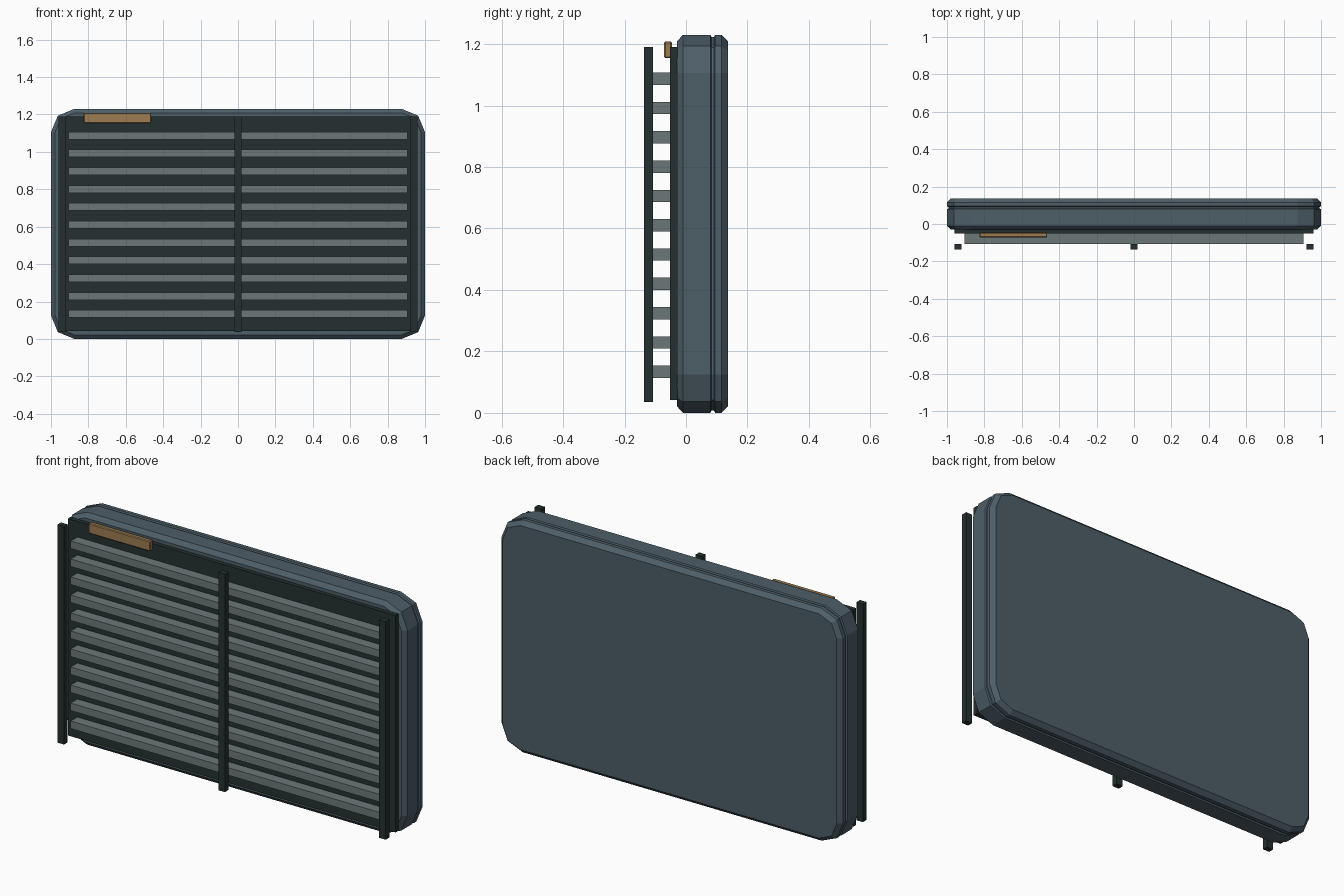
import bpy, bmesh, math

cube = bpy.data.objects.get("Cube")
if cube:
    bpy.data.objects.remove(cube, do_unlink=True)


def material(name, rgb):
    m = bpy.data.materials.new(name)
    m.use_nodes = True
    m.diffuse_color = (*rgb, 1)
    m.node_tree.nodes["Principled BSDF"].inputs["Base Color"].default_value = (*rgb, 1)
    return m


slate = material("slate blue casing", (0.075, 0.112, 0.14))
charcoal = material("charcoal frame", (0.018, 0.03, 0.03))
grey = material("grey slats", (0.15, 0.185, 0.185))
tan = material("tan tag", (0.34, 0.2, 0.085))


def add_object(name, bm, mat):
    mesh = bpy.data.meshes.new(name)
    bmesh.ops.recalc_face_normals(bm, faces=bm.faces)
    bm.to_mesh(mesh)
    bm.free()
    mesh.materials.append(mat)
    obj = bpy.data.objects.new(name, mesh)
    bpy.context.collection.objects.link(obj)
    return obj


def box(name, x, y, z, mat, bevel=0):
    """Box from (min, max) ranges on each axis."""
    bm = bmesh.new()
    bmesh.ops.create_cube(bm, size=1)
    for v in bm.verts:
        v.co = [(a + b) / 2 + c * (b - a) for (a, b), c in zip((x, y, z), v.co)]
    if bevel:
        bmesh.ops.bevel(bm, geom=bm.edges[:], offset=bevel, segments=1, affect='EDGES')
    return add_object(name, bm, mat)


def casing_ring(bm, y, inset):
    """Rounded rectangle with two facets per corner, shrunk by inset."""
    half_w, half_h, r = 1.0, 0.615, 0.125
    ring = []
    for i, (sx, sz) in enumerate([(1, 1), (-1, 1), (-1, -1), (1, -1)]):
        for k in range(3):
            a = math.pi / 2 * (i + k / 2)
            ring.append(bm.verts.new((sx * (half_w - r) + (r - inset) * math.cos(a), y,
                                      half_h + sz * (half_h - r) + (r - inset) * math.sin(a))))
    return ring


# Casing: chamfered shell with a seam groove around it
profile = [(-0.03, 0.022), (-0.01, 0), (0.079, 0), (0.083, 0.007),
           (0.091, 0.007), (0.095, 0), (0.115, 0), (0.137, 0.022)]
bm = bmesh.new()
rings = [casing_ring(bm, y, inset) for y, inset in profile]
bm.faces.new(rings[0])
bm.faces.new(rings[-1])
for a, b in zip(rings, rings[1:]):
    for i in range(len(a)):
        j = (i + 1) % len(a)
        bm.faces.new((a[i], a[j], b[j], b[i]))
add_object("casing", bm, slate)

# Dark panel behind the slats
box("front_panel", (-0.96, 0.96), (-0.052, -0.028), (0.042, 1.19), charcoal)

# Horizontal slats
for i in range(11):
    z = 0.134 + i * 0.0953
    box(f"slat_{i + 1}", (-0.905, 0.905), (-0.107, -0.05), (z - 0.02, z + 0.02), grey)

# Upright bars in front of the slats
for name, x in (("right_bar", -0.942), ("centre_bar", 0), ("left_bar", 0.942)):
    box(name, (x - 0.019, x + 0.019), (-0.137, -0.107), (0.036, 1.19), charcoal)

# Tag at the upper corner
box("tag", (-0.826, -0.465), (-0.071, -0.046), (1.154, 1.208), tan, 0.004)
